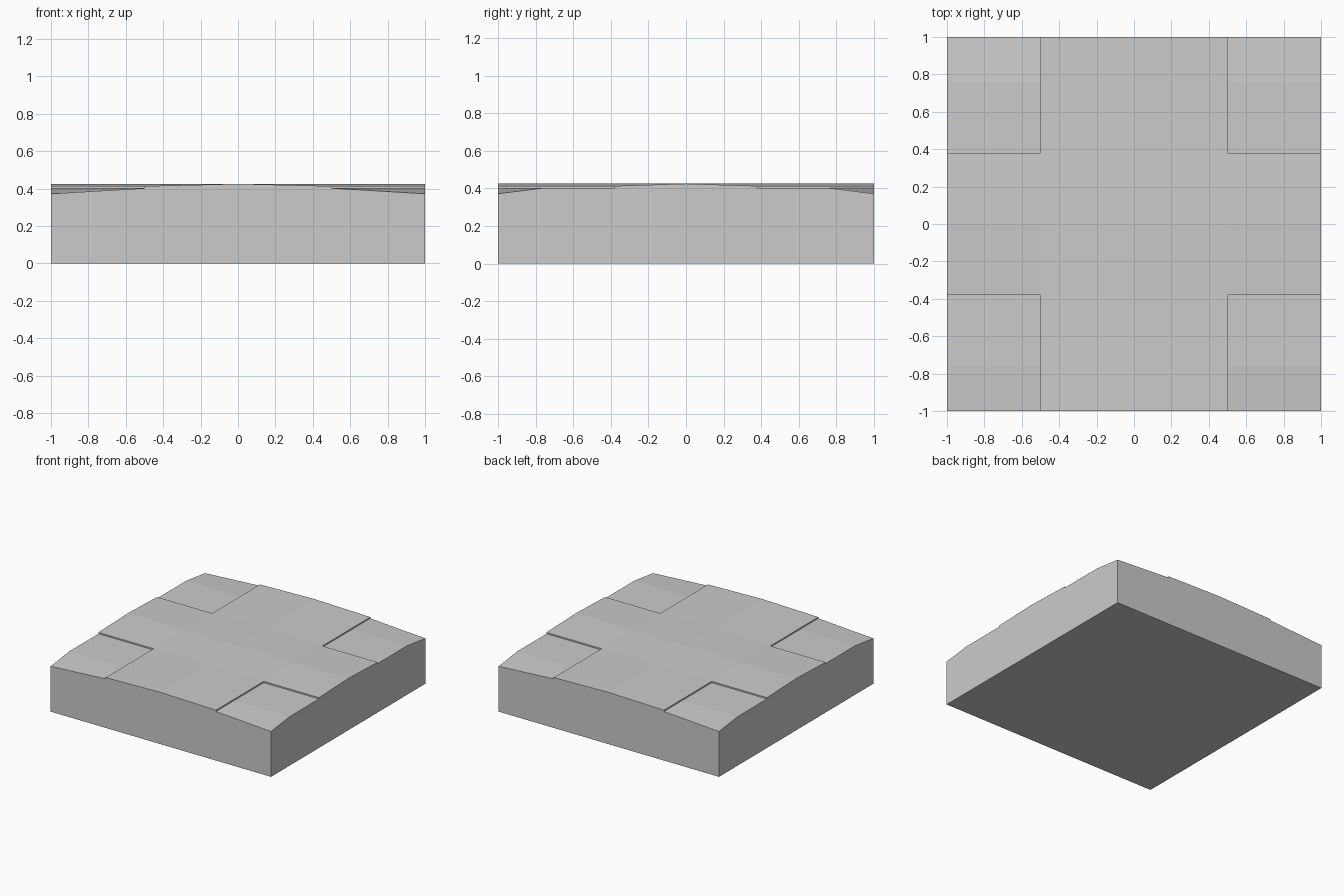
import bpy, bmesh

if "Cube" in bpy.data.objects:
    bpy.data.objects.remove(bpy.data.objects["Cube"])

PAD_X, PAD_Y, BEVEL_Y = 0.5, 0.38, 0.76
LOW, PAD, EDGE, RIDGE = 0.372, 0.402, 0.413, 0.425

bm = bmesh.new()

# Slab body, standing on z = 0
bmesh.ops.create_cube(bm, size=2)
for v in bm.verts:
    v.co.z = PAD if v.co.z > 0 else 0

# Cut lines for the corner pads, their sloped ends and the crown ridges
cuts = [(0, c) for c in (-PAD_X, 0, PAD_X)]
cuts += [(1, c) for c in (-BEVEL_Y, -PAD_Y, 0, PAD_Y, BEVEL_Y)]
for axis, c in cuts:
    co, no = [0, 0, 0], [0, 0, 0]
    co[axis], no[axis] = c, 1
    bmesh.ops.bisect_plane(bm, geom=bm.verts[:] + bm.edges[:] + bm.faces[:],
                           plane_co=co, plane_no=no)

# Raised cross: extrude everything on top except the corner pads
bm.normal_update()
cross = []
for f in bm.faces:
    m = f.calc_center_median()
    if f.normal.z > 0.9 and (abs(m.x) < PAD_X or abs(m.y) < PAD_Y):
        cross.append(f)
new = bmesh.ops.extrude_face_region(bm, geom=cross)["geom"]
left = [f for f in cross if f.is_valid]
if left:
    bmesh.ops.delete(bm, geom=left, context='FACES')

# Gentle crown: ridges run along both centre lines
for v in new:
    if isinstance(v, bmesh.types.BMVert):
        on_ridge = abs(v.co.x) < 0.01 or abs(v.co.y) < 0.01
        v.co.z = RIDGE if on_ridge else EDGE

# Drop the four outer corners
for v in bm.verts:
    if v.co.z > 0.1 and abs(v.co.x) > 0.99 and abs(v.co.y) > 0.99:
        v.co.z = LOW

bmesh.ops.recalc_face_normals(bm, faces=bm.faces[:])
mesh = bpy.data.meshes.new("crowned_slab")
bm.to_mesh(mesh)
bm.free()
bpy.context.collection.objects.link(bpy.data.objects.new("crowned_slab", mesh))
